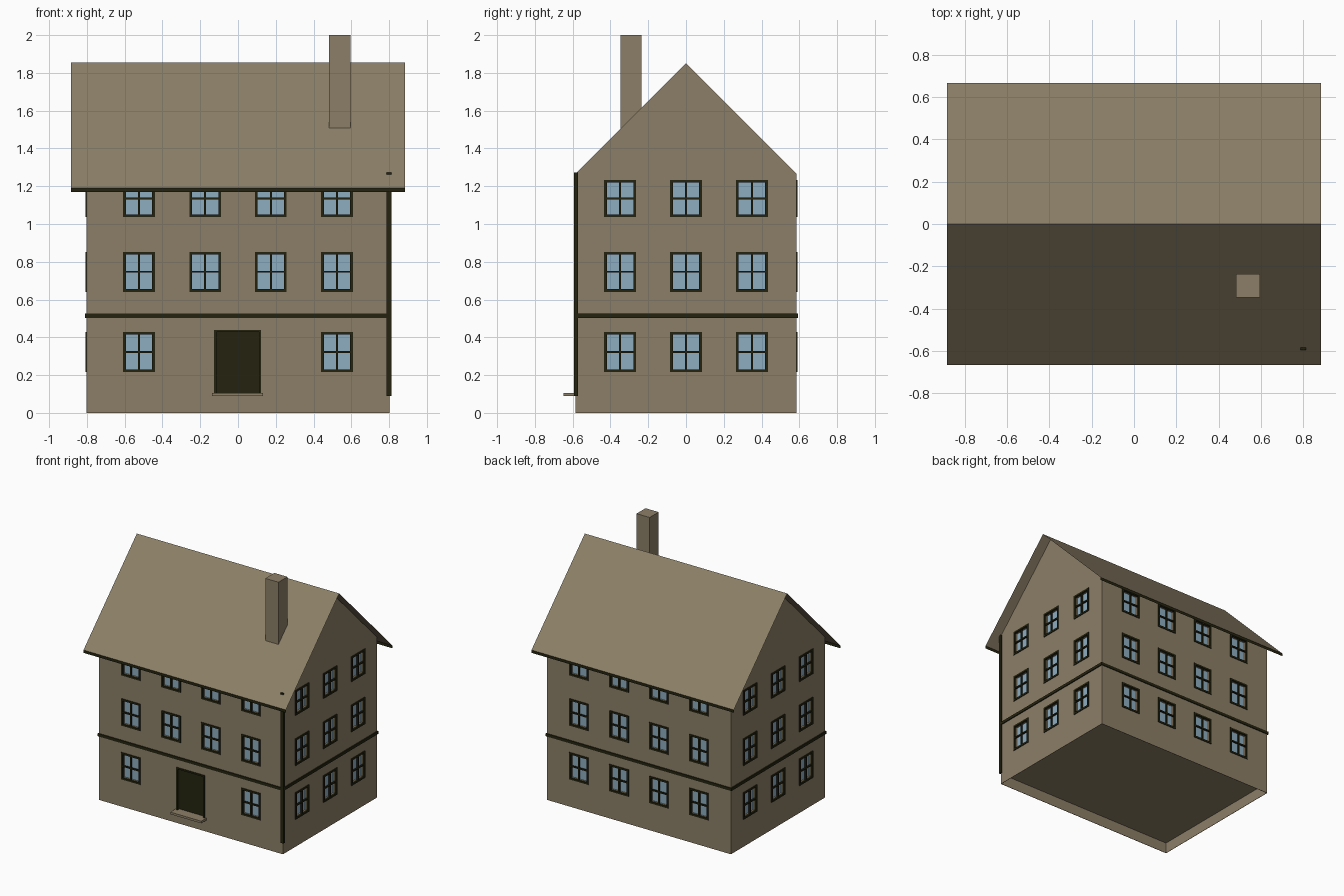
import bpy, bmesh, math
from mathutils import Matrix, Vector

cube = bpy.data.objects.get("Cube")
if cube:
    bpy.data.objects.remove(cube, do_unlink=True)


def material(name, rgb):
    m = bpy.data.materials.new(name)
    m.use_nodes = True
    m.diffuse_color = (*rgb, 1)
    m.node_tree.nodes["Principled BSDF"].inputs["Base Color"].default_value = (*rgb, 1)
    return m


STONE = material("tan stone", (0.262, 0.212, 0.135))
TRIM = material("dark trim", (0.018, 0.017, 0.005))
GLASS = material("blue glass", (0.27, 0.42, 0.53))

HALF_X, HALF_Y = 0.802, 0.585      # wall faces
EAVE_X, EAVE_Y = 0.883, 0.665      # roof edges
RIDGE, DEPTH = 1.856, 0.025        # ridge height, depth of openings


def finish(name, bm, mat):
    mesh = bpy.data.meshes.new(name)
    bm.to_mesh(mesh)
    bm.free()
    mesh.materials.append(mat)
    obj = bpy.data.objects.new(name, mesh)
    bpy.context.collection.objects.link(obj)
    return obj


def add_box(bm, x, y, z, placing=Matrix()):
    """Box between the (low, high) pairs x, y and z."""
    size = [b - a for a, b in (x, y, z)]
    mid = Vector([(a + b) / 2 for a, b in (x, y, z)])
    bmesh.ops.create_cube(bm, size=1, matrix=placing @ Matrix.Translation(mid) @ Matrix.Diagonal((*size, 1)))


def box(name, mat, x, y, z):
    bm = bmesh.new()
    add_box(bm, x, y, z)
    return finish(name, bm, mat)


def add_frame(bm, x, z, width, placing, bottom=True):
    """Rim of bars round an opening, standing just proud of the wall."""
    y = (-0.006, 0.01)
    for edge, inner in ((x[0], x[0] + width), (x[1] - width, x[1])):
        add_box(bm, (edge, inner), y, z, placing)
    add_box(bm, x, y, (z[1] - width, z[1]), placing)
    if bottom:
        add_box(bm, x, y, (z[0], z[0] + width), placing)


# Walls: gabled prism drawn as a profile and extruded along x
bm = bmesh.new()
eave = RIDGE - 0.004 - HALF_Y
profile = [(-HALF_Y, 0), (HALF_Y, 0), (HALF_Y, eave), (0, RIDGE - 0.004), (-HALF_Y, eave)]
end = bm.faces.new([bm.verts.new((-HALF_X, y, z)) for y, z in profile])
sweep = bmesh.ops.extrude_face_region(bm, geom=[end], use_keep_orig=True)
bmesh.ops.translate(bm, vec=(2 * HALF_X, 0, 0),
                    verts=[v for v in sweep["geom"] if isinstance(v, bmesh.types.BMVert)])
bmesh.ops.recalc_face_normals(bm, faces=bm.faces)
walls = finish("walls", bm, STONE)

# Windows and door, laid out on each wall turned round z
rows = [(0.217, 0.429), (0.641, 0.853), (1.037, 1.234)]
long_side = (-0.524, -0.174, 0.174, 0.524)
short_side = (-0.349, 0, 0.349)
sides = [(0, HALF_Y, long_side), (90, HALF_X, short_side),
         (180, HALF_Y, long_side), (270, HALF_X, short_side)]
frames, panes, holes = bmesh.new(), bmesh.new(), bmesh.new()
RIM, BAR, HALF_W = 0.014, 0.005, 0.084
for angle, distance, columns in sides:
    placing = Matrix.Rotation(math.radians(angle), 4, "Z") @ Matrix.Translation((0, -distance, 0))
    for level, (low, high) in enumerate(rows):
        for c in columns:
            if angle == 0 and level == 0 and abs(c) < 0.3:
                continue          # the door takes this place
            x, z = (c - HALF_W, c + HALF_W), (low, high)
            add_frame(frames, x, z, RIM, placing)
            mid = (low + high) / 2
            add_box(frames, (c - BAR, c + BAR), (-0.004, 0.008), z, placing)
            add_box(frames, x, (-0.004, 0.008), (mid - BAR, mid + BAR), placing)
            inner_x = (x[0] + RIM - 0.002, x[1] - RIM + 0.002)
            inner_z = (low + RIM - 0.002, high - RIM + 0.002)
            add_box(holes, inner_x, (-0.05, DEPTH), inner_z, placing)
            add_box(panes, inner_x, (DEPTH - 0.003, DEPTH + 0.003), inner_z, placing)
finish("window_frames", frames, TRIM)
finish("window_panes", panes, GLASS)

front = Matrix.Translation((0, -HALF_Y, 0))
door_x, door_z = (-0.126, 0.122), (0.1, 0.44)
bm = bmesh.new()
add_frame(bm, door_x, door_z, 0.012, front, bottom=False)
finish("door_frame", bm, TRIM)
inside = (door_x[0] + 0.01, door_x[1] - 0.01)
add_box(holes, inside, (-0.05, DEPTH), (0.104, 0.43), front)
box("door", TRIM, inside, (-HALF_Y + DEPTH - 0.004, -HALF_Y + DEPTH + 0.003), (0.104, 0.43))
box("door_step", STONE, (-0.137, 0.133), (-0.648, -HALF_Y + 0.01), (0.089, 0.106))

# Shallow hollow under the floor, cut together with the openings
add_box(holes, (-HALF_X + 0.003, HALF_X - 0.003), (-HALF_Y + 0.003, HALF_Y - 0.003), (-0.1, 0.085))
cutter = finish("opening_cutter", holes, STONE)
cutter.hide_render = True
mod = walls.modifiers.new("openings", "BOOLEAN")
mod.operation, mod.solver, mod.object = "DIFFERENCE", "EXACT", cutter
bpy.context.view_layer.update()
bpy.context.view_layer.objects.active = walls
bpy.ops.object.modifier_apply(modifier=mod.name)
bpy.data.objects.remove(cutter, do_unlink=True)


# Thin roof sheets and the trim hanging from their edges
def sheets(name, mat, top, bottom):
    bm = bmesh.new()
    for s in (1, -1):
        corners = [(-s * EAVE_X, *top), (s * EAVE_X, *top), (s * EAVE_X, *bottom), (-s * EAVE_X, *bottom)]
        face = bm.faces.new([bm.verts.new((x, -s * y, z)) for x, y, z in corners])
        face.normal_update()
        if face.normal.y * s > 0:
            face.normal_flip()
    bmesh.ops.remove_doubles(bm, verts=bm.verts, dist=0.0001)
    return finish(name, bm, mat)


edge_z = RIDGE - EAVE_Y
sheets("roof", STONE, (0, RIDGE), (EAVE_Y, edge_z))
sheets("eave_trim", TRIM, (EAVE_Y, edge_z), (EAVE_Y, edge_z - 0.022))

# Chimney, storey band and drainpipe
box("chimney", STONE, (0.482, 0.596), (-0.347, -0.235), (1.4, 2.0))
box("storey_band", TRIM, (-HALF_X - 0.008, HALF_X + 0.008), (-HALF_Y - 0.007, HALF_Y + 0.007), (0.503, 0.525))
box("drainpipe", TRIM, (0.787, 0.812), (-0.594, -0.573), (0.09, 1.273))
